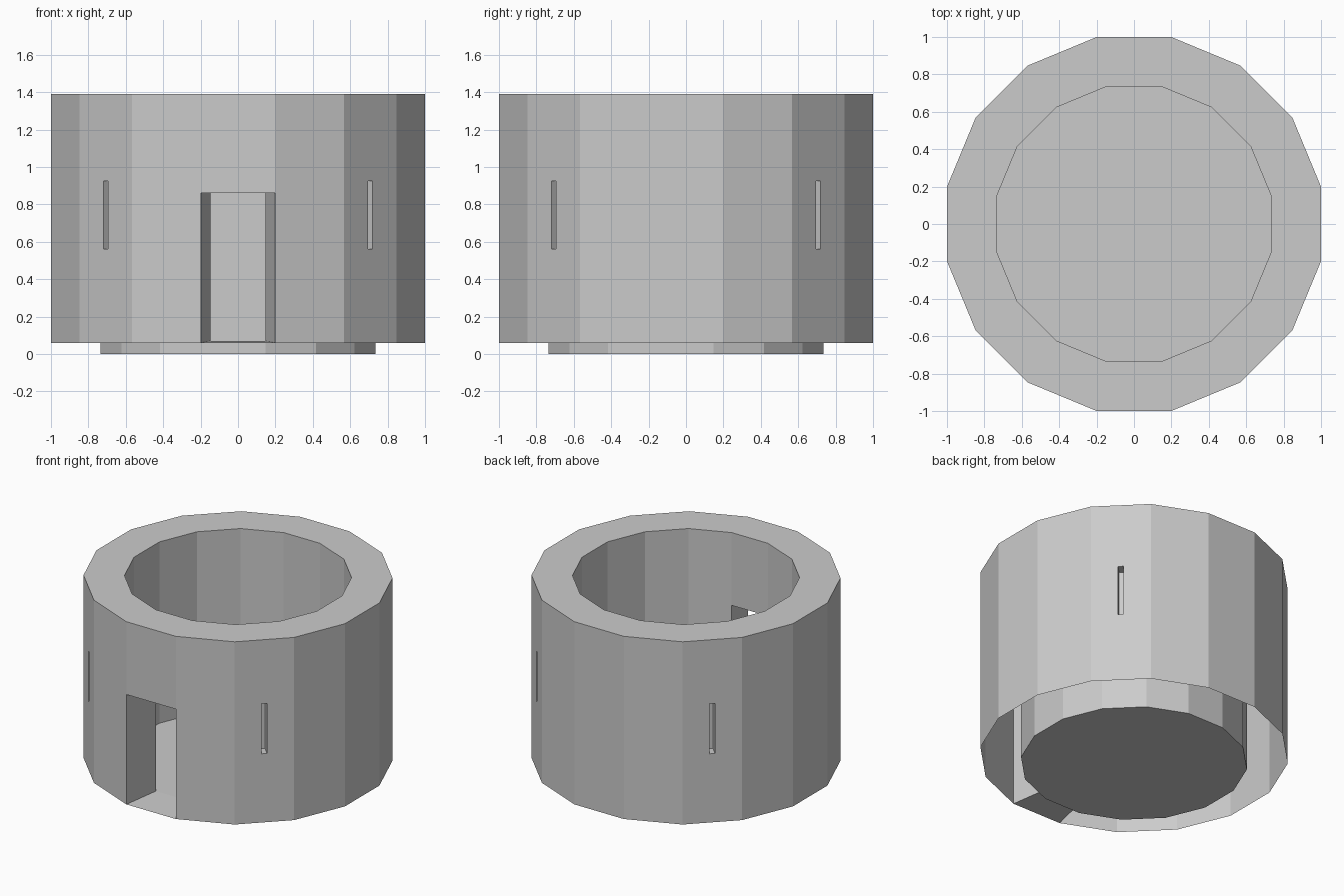
import bpy
import bmesh
from math import cos, sin, pi
from mathutils import Vector

cube = bpy.data.objects.get("Cube")
if cube:
    bpy.data.objects.remove(cube)

SIDES = 16
STEP = 2 * pi / SIDES
OUTER, INNER = 1 / cos(STEP / 2), 0.735 / cos(STEP / 2)
BASE, FLOOR, DOOR_TOP, TOP = 0.06, 0.07, 0.86, 1.39
SLOT_LOW, SLOT_HIGH, SLOT_HALF, SLOT_DEPTH = 0.56, 0.925, 0.018, 0.08
FRONT = 3 * SIDES // 4          # facet that faces -y
UP, DOWN = Vector((0, 0, 1)), Vector((0, 0, -1))

stone = bpy.data.materials.new("stone_grey")
stone.use_nodes = True
grey = (0.6, 0.6, 0.6, 1)
stone.diffuse_color = grey
stone.node_tree.nodes["Principled BSDF"].inputs["Base Color"].default_value = grey


def corner(radius, i, z):
    a = (i - 0.5) * STEP
    return Vector((radius * cos(a), radius * sin(a), z))


def normal(i):
    return Vector((cos(i * STEP), sin(i * STEP), 0))


def face(bm, points, facing):
    """Add a polygon turned towards the given direction."""
    f = bm.faces.new([bm.verts.new(p) for p in points])
    f.normal_update()
    if f.normal.dot(facing) < 0:
        f.normal_flip()


def panel(bm, radius, i, low, high, facing):
    face(bm, [corner(radius, i, low), corner(radius, i + 1, low),
              corner(radius, i + 1, high), corner(radius, i, high)], facing)


def sweep(bm, outer, inner, facing):
    """Quad between an outer and an inner edge."""
    face(bm, [outer[0], outer[1], inner[1], inner[0]], facing)


def finish(bm, name):
    bmesh.ops.remove_doubles(bm, verts=bm.verts, dist=0.0001)
    mesh = bpy.data.meshes.new(name)
    bm.to_mesh(mesh)
    bm.free()
    mesh.materials.append(stone)
    bpy.context.collection.objects.link(bpy.data.objects.new(name, mesh))


def slotted_panel(bm, i):
    """Facet with a blind upright slot in its middle."""
    n = normal(i)
    side = Vector((-n.y, n.x, 0))
    frame = [corner(OUTER, i, BASE), corner(OUTER, i + 1, BASE),
             corner(OUTER, i + 1, TOP), corner(OUTER, i, TOP)]
    mouth = [n + side * s * SLOT_HALF + UP * z for s, z in
             ((-1, SLOT_LOW), (1, SLOT_LOW), (1, SLOT_HIGH), (-1, SLOT_HIGH))]
    back = [p - n * SLOT_DEPTH for p in mouth]
    for k, facing in enumerate((UP, -side, DOWN, side)):
        j = (k + 1) % 4
        sweep(bm, (frame[k], frame[j]), (mouth[k], mouth[j]), n)
        sweep(bm, (mouth[k], mouth[j]), (back[k], back[j]), facing)
    face(bm, back, n)


# Outer wall with diagonal slots and a doorway gap, open underneath
bm = bmesh.new()
for i in range(SIDES):
    if i % 4 == 2:
        slotted_panel(bm, i)
    else:
        panel(bm, OUTER, i, DOOR_TOP if i == FRONT else BASE, TOP, normal(i))
finish(bm, "outer_wall")

# Flat top rim
bm = bmesh.new()
for i in range(SIDES):
    sweep(bm, (corner(OUTER, i, TOP), corner(OUTER, i + 1, TOP)),
          (corner(INNER, i, TOP), corner(INNER, i + 1, TOP)), UP)
finish(bm, "top_rim")

# Inner wall around the room
bm = bmesh.new()
for i in range(SIDES):
    panel(bm, INNER, i, DOOR_TOP if i == FRONT else FLOOR, TOP, -normal(i))
finish(bm, "inner_wall")

# Floor slab that forms the low foot
bm = bmesh.new()
for i in range(SIDES):
    panel(bm, INNER, i, 0, FLOOR, normal(i))
for z, facing in ((0, DOWN), (FLOOR, UP)):
    face(bm, [corner(INNER, i, z) for i in range(SIDES)], facing)
finish(bm, "floor_slab")

# Doorway lining: sill, lintel and two jambs
bm = bmesh.new()
for low, high, facing in ((BASE, FLOOR, UP), (DOOR_TOP, DOOR_TOP, DOWN)):
    sweep(bm, (corner(OUTER, FRONT, low), corner(OUTER, FRONT + 1, low)),
          (corner(INNER, FRONT, high), corner(INNER, FRONT + 1, high)), facing)
for i, x in ((FRONT, 1), (FRONT + 1, -1)):
    sweep(bm, (corner(OUTER, i, BASE), corner(OUTER, i, DOOR_TOP)),
          (corner(INNER, i, FLOOR), corner(INNER, i, DOOR_TOP)), Vector((x, 0, 0)))
finish(bm, "doorway_lining")
